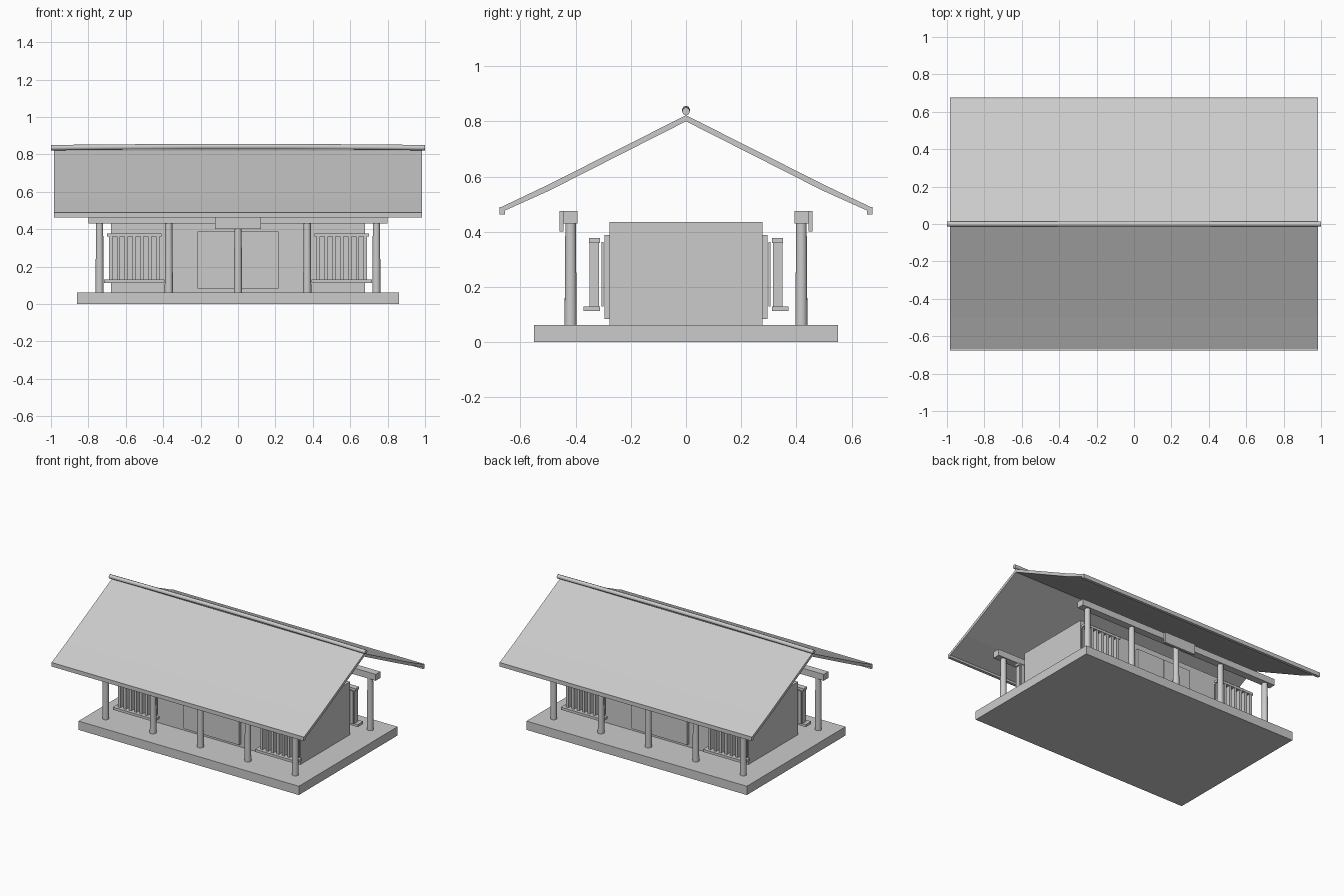
import bpy, bmesh, math

if "Cube" in bpy.data.objects:
    bpy.data.objects.remove(bpy.data.objects["Cube"])


def mesh_object(name, bm):
    bmesh.ops.recalc_face_normals(bm, faces=bm.faces)
    me = bpy.data.meshes.new(name)
    bm.to_mesh(me)
    bm.free()
    ob = bpy.data.objects.new(name, me)
    bpy.context.collection.objects.link(ob)
    return ob


def box(name, x0, x1, y0, y1, z0, z1):
    bm = bmesh.new()
    bmesh.ops.create_cube(bm, size=1)
    for v in bm.verts:
        v.co = ((x0 + x1) / 2 + v.co.x * (x1 - x0),
                (y0 + y1) / 2 + v.co.y * (y1 - y0),
                (z0 + z1) / 2 + v.co.z * (z1 - z0))
    return mesh_object(name, bm)


def side_box(name, s, x0, x1, d0, d1, z0, z1):
    """Box at distance d0..d1 from the centre, on the front (-1) or back (1)."""
    return box(name, x0, x1, min(s * d0, s * d1), max(s * d0, s * d1), z0, z1)


def post(name, x, y, z0, z1, r0, r1, sides):
    bm = bmesh.new()
    bmesh.ops.create_cone(bm, cap_ends=True, segments=sides, radius1=r0,
                          radius2=r1, depth=z1 - z0)
    bmesh.ops.translate(bm, verts=bm.verts, vec=(x, y, (z0 + z1) / 2))
    ob = mesh_object(name, bm)
    for p in ob.data.polygons:
        p.use_smooth = abs(p.normal.z) < 0.5
    for e in ob.data.edges:
        a, b = (ob.data.vertices[i].co.z for i in e.vertices)
        e.use_edge_sharp = abs(a - b) < 1e-5
    return ob


def extrude_x(name, profile, half):
    bm = bmesh.new()
    face = bm.faces.new([bm.verts.new((-half, y, z)) for y, z in profile])
    ext = bmesh.ops.extrude_face_region(bm, geom=[face], use_keep_orig=True)
    bmesh.ops.translate(bm, vec=(2 * half, 0, 0),
                        verts=[g for g in ext["geom"] if isinstance(g, bmesh.types.BMVert)])
    return mesh_object(name, bm)


# Platform and hall
box("platform", -0.86, 0.86, -0.55, 0.55, 0, 0.062)
box("hall_body", -0.68, 0.68, -0.277, 0.277, 0.062, 0.435)

for s, side in ((-1, "front"), (1, "back")):
    # Colonnade with beam and name board
    for i in range(5):
        post(f"{side}_column_{i + 1}", -0.74 + 0.37 * i, s * 0.418, 0.062, 0.432, 0.022, 0.019, 16)
    side_box(f"{side}_beam", s, -0.80, 0.80, 0.393, 0.445, 0.43, 0.475)
    side_box(f"{side}_board", s, -0.123, 0.123, 0.443, 0.459, 0.40, 0.475)

    # Door leaves
    side_box(f"{side}_door_left", s, -0.217, -0.001, 0.277, 0.296, 0.083, 0.388)
    side_box(f"{side}_door_right", s, 0.001, 0.217, 0.277, 0.296, 0.083, 0.388)

    # Lattice windows
    for cx, w in ((-0.555, "left"), (0.555, "right")):
        n = f"{side}_{w}_window"
        side_box(n + "_panel", s, cx - 0.135, cx + 0.135, 0.299, 0.306, 0.13, 0.362)
        side_box(n + "_sill", s, cx - 0.162, cx + 0.162, 0.312, 0.371, 0.112, 0.13)
        side_box(n + "_head", s, cx - 0.145, cx + 0.145, 0.312, 0.352, 0.36, 0.377)
        for i in range(7):
            bx = cx - 0.126 + 0.042 * i
            side_box(f"{n}_bar_{i + 1}", s, bx - 0.009, bx + 0.009, 0.315, 0.35, 0.13, 0.361)

    # Eave strip
    side_box(f"{side}_eave", s, -0.985, 0.985, 0.655, 0.675, 0.462, 0.49)

# Roof sheet with flared eaves
top = [(0.665, 0.488), (0.50, 0.57), (0, 0.822)]
top[0] = (0.668, 0.490)
under = [(0, 0.800), (0.495, 0.549), (0.662, 0.474)]
right = top[:2]
profile = ([(-y, z) for y, z in right] + [top[2]] + right[::-1]
           + under[:0:-1] + [under[0]] + [(-y, z) for y, z in under[1:]])
extrude_x("roof", profile, 0.985)

# Ridge pole, slightly bowed
curve = bpy.data.curves.new("ridge_pole", "CURVE")
curve.dimensions = "3D"
curve.bevel_depth = 0.0145
curve.bevel_resolution = 2
curve.use_fill_caps = True
path = [(-1, 0.836), (-0.7, 0.839), (-0.19, 0.842), (0.19, 0.842), (0.7, 0.839), (1, 0.836)]
spline = curve.splines.new("POLY")
spline.points.add(len(path) - 1)
for p, (x, z) in zip(spline.points, path):
    p.co = (x, 0, z, 1)
bpy.context.collection.objects.link(bpy.data.objects.new("ridge_pole", curve))
